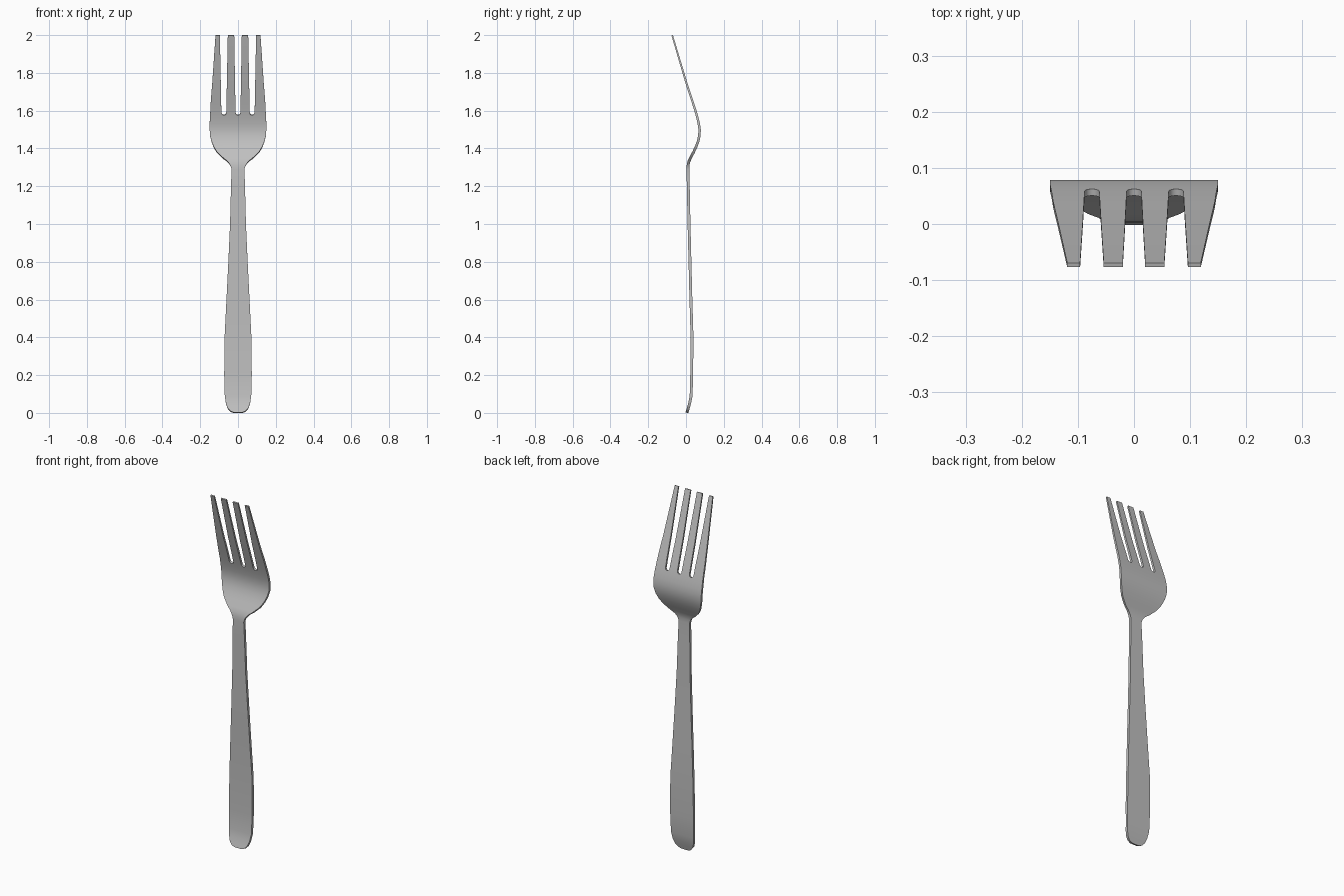
import bpy
import bmesh
import math
from mathutils import Vector

cube = bpy.data.objects.get("Cube")
if cube:
    bpy.data.objects.remove(cube)

steel = bpy.data.materials.new("brushed steel")
steel.use_nodes = True
colour = (0.53, 0.53, 0.53, 1)
steel.diffuse_color = colour
steel.node_tree.nodes["Principled BSDF"].inputs["Base Color"].default_value = colour

# Profile keys: height, half width, depth of the centre line
PROFILE = [
    (0.001, 0.022, 0.005), (0.008, 0.040, 0.007), (0.025, 0.055, 0.012),
    (0.05, 0.064, 0.019), (0.09, 0.070, 0.027), (0.2, 0.073, 0.030),
    (0.4, 0.071, 0.032), (0.6, 0.061, 0.026), (0.8, 0.051, 0.021),
    (1.0, 0.042, 0.016), (1.2, 0.037, 0.012), (1.29, 0.034, 0.010),
    (1.31, 0.040, 0.011), (1.33, 0.055, 0.015), (1.35, 0.081, 0.024),
    (1.38, 0.112, 0.040), (1.41, 0.130, 0.054), (1.44, 0.141, 0.065),
    (1.47, 0.148, 0.071), (1.50, 0.150, 0.072), (1.53, 0.150, 0.068),
    (1.56, 0.149, 0.061), (1.59, 0.147, 0.053), (1.65, 0.144, 0.034),
    (1.75, 0.136, 0.001), (1.999, 0.119, -0.073),
]
SLOT_ROW = 22          # row where the gaps between tines begin
SLOT_STEPS = 6         # divisions around each rounded gap end
SLOT_R = 0.013
BASE_W, TOP_Z = 0.147, 2.0

# Gap edges at the root and at the tip of the tines
ROOT = [(-0.088, -0.062), (-0.013, 0.013), (0.062, 0.088)]
TIP = [(-0.096, -0.054), (-0.020, 0.020), (0.054, 0.096)]


def depth(z):
    """Centre line depth, interpolated between profile keys."""
    for (z0, _, y0), (z1, _, y1) in zip(PROFILE, PROFILE[1:]):
        if z <= z1:
            return y0 + (y1 - y0) * (z - z0) / (z1 - z0)
    return PROFILE[-1][2]


def thickness(z):
    return 0.015 if z < 1.3 else 0.015 - 0.007 * (z - 1.3) / 0.7


def row_points(i):
    """Points across one row, left edge to right edge, with gap flags."""
    z, w, _ = PROFILE[i]
    t = max(0, (z - PROFILE[SLOT_ROW][0]) / (TOP_Z - PROFILE[SLOT_ROW][0]))
    scale = w / BASE_W if i < SLOT_ROW else 1
    pts = [(-w, z)]
    for (a, b), (c, d) in zip(ROOT, TIP):
        lo, hi = a + (c - a) * t, b + (d - b) * t
        for k in range(SLOT_STEPS + 1):
            ang = math.pi * k / SLOT_STEPS
            x = (lo + hi) / 2 - (hi - lo) / 2 * math.cos(ang)
            dip = SLOT_R * math.sin(ang) if i == SLOT_ROW else 0
            pts.append((x * scale, z - dip))
    pts.append((w, z))
    return pts


bm = bmesh.new()
grids = ([], [])
for i in range(len(PROFILE)):
    a, b = PROFILE[max(i - 1, 0)], PROFILE[min(i + 1, len(PROFILE) - 1)]
    normal = Vector((0, -(b[0] - a[0]), b[2] - a[2])).normalized()
    rows = ([], [])
    for x, z in row_points(i):
        centre = Vector((x, depth(z), z))
        for row, side in zip(rows, (1, -1)):
            row.append(bm.verts.new(centre + normal * thickness(z) * side / 2))
    for grid, row in zip(grids, rows):
        grid.append(row)

# Front and back skins, leaving the gaps between tines open
twin = {f: b for fr, br in zip(*grids) for f, b in zip(fr, br)}
front = grids[0]
front_faces = []
for i in range(len(front) - 1):
    for j in range(len(front[0]) - 1):
        in_gap = j % (SLOT_STEPS + 1) != 0
        if i >= SLOT_ROW and in_gap:
            continue
        quad = (front[i][j], front[i][j + 1], front[i + 1][j + 1], front[i + 1][j])
        front_faces.append(bm.faces.new(quad))

# Side walls along every open edge of the front skin
rim = [e for e in bm.edges if len(e.link_faces) == 1]
for face in front_faces:
    bm.faces.new([twin[v] for v in reversed(face.verts)])
for edge in rim:
    u, v = edge.verts
    bm.faces.new((u, v, twin[v], twin[u]))

bmesh.ops.delete(bm, geom=[v for v in bm.verts if not v.link_faces], context='VERTS')
bmesh.ops.recalc_face_normals(bm, faces=bm.faces)
mesh = bpy.data.meshes.new("fork")
bm.to_mesh(mesh)
bm.free()
mesh.materials.append(steel)

fork = bpy.data.objects.new("fork", mesh)
bpy.context.collection.objects.link(fork)
bpy.context.view_layer.objects.active = fork
fork.select_set(True)
bpy.ops.object.shade_smooth_by_angle(angle=math.radians(35))
